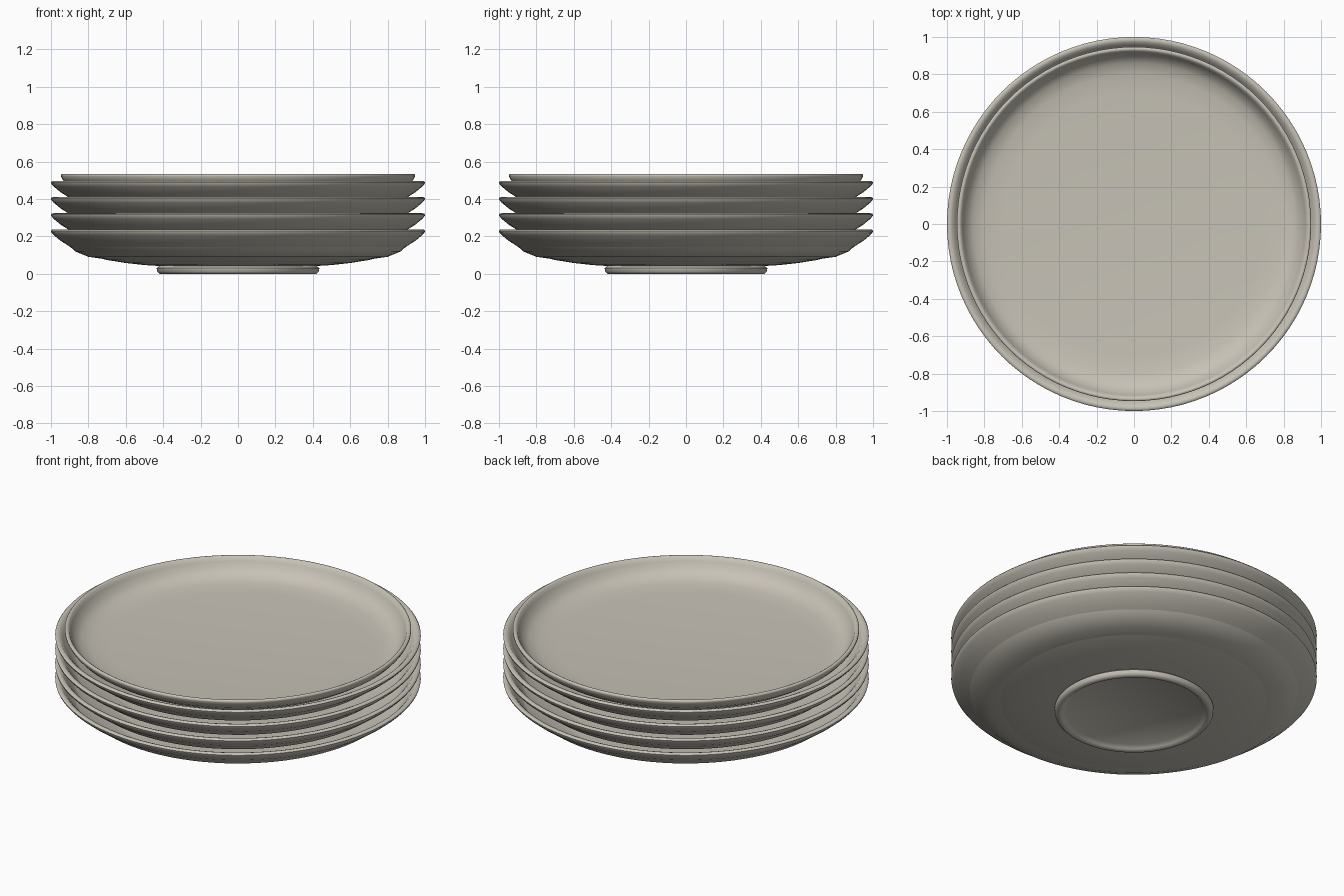
import bpy, bmesh, math

cube = bpy.data.objects.get("Cube")
if cube:
    bpy.data.objects.remove(cube)

# One glazed stoneware colour for everything
glaze = bpy.data.materials.new("warm grey stoneware")
glaze.use_nodes = True
COLOUR = (0.57, 0.54, 0.47, 1)
glaze.diffuse_color = COLOUR
glaze.node_tree.nodes["Principled BSDF"].inputs["Base Color"].default_value = COLOUR


def lathe(name, profile, z, steps=96):
    """Turn a closed (radius, height) profile around the z axis."""
    bm = bmesh.new()
    verts = [bm.verts.new((r, 0, h)) for r, h in profile]
    edges = [bm.edges.new(pair) for pair in zip(verts, verts[1:])]
    bmesh.ops.spin(bm, geom=verts + edges, cent=(0, 0, 0), axis=(0, 0, 1),
                   angle=math.tau, steps=steps)
    bmesh.ops.remove_doubles(bm, verts=bm.verts, dist=0.0005)
    bmesh.ops.recalc_face_normals(bm, faces=bm.faces)
    mesh = bpy.data.meshes.new(name)
    bm.to_mesh(mesh)
    bm.free()
    mesh.materials.append(glaze)
    obj = bpy.data.objects.new(name, mesh)
    bpy.context.collection.objects.link(obj)
    obj.location.z = z
    bpy.ops.object.select_all(action='DESELECT')
    obj.select_set(True)
    bpy.context.view_layer.objects.active = obj
    bpy.ops.object.shade_smooth_by_angle(angle=math.radians(50))
    return obj


# Recessed base and rounded foot ring, shared by both plate sizes
foot = [(0, 0.022), (0.37, 0.022), (0.39, 0.008), (0.4, 0.0), (0.42, 0.0),
        (0.432, 0.012), (0.435, 0.03), (0.42, 0.042)]

# Large plate: curved underside, rounded rim, dished inside
large = foot + [
    (0.5, 0.047), (0.6, 0.058), (0.7, 0.074), (0.78, 0.094), (0.85, 0.12),
    (0.9, 0.146), (0.95, 0.178), (0.985, 0.207), (0.998, 0.222), (1.0, 0.23),
    (0.995, 0.236), (0.985, 0.238), (0.972, 0.234), (0.955, 0.215),
    (0.92, 0.165), (0.87, 0.12), (0.8, 0.091), (0.7, 0.077), (0, 0.072)]

# Small plate: flatter floor and steeper wall
small = foot + [
    (0.7, 0.055), (0.8, 0.073), (0.87, 0.1), (0.915, 0.13), (0.937, 0.155),
    (0.947, 0.175), (0.947, 0.183), (0.942, 0.188), (0.934, 0.189),
    (0.925, 0.184), (0.915, 0.163), (0.895, 0.128), (0.86, 0.1),
    (0.8, 0.085), (0.7, 0.078), (0, 0.075)]

# Nested stack with the small plate on top
GAP = 0.0865
for i in range(4):
    lathe(f"large_plate_{i + 1}", large, i * GAP)
lathe("small_plate", small, 4 * GAP)
